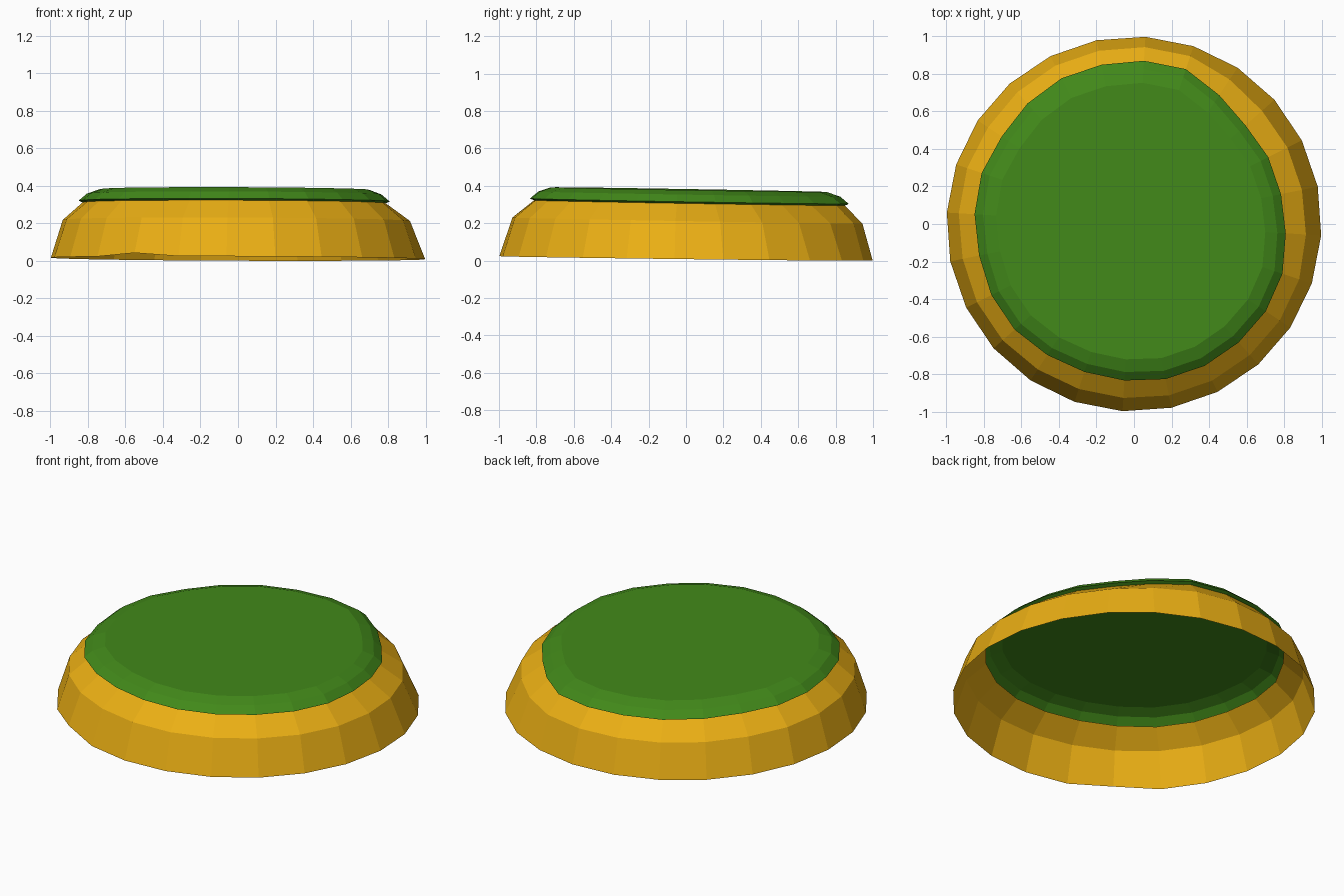
import bpy
import math

if "Cube" in bpy.data.objects:
    bpy.data.objects.remove(bpy.data.objects["Cube"])

SIDES = 24
# Radius of the grass edge, clockwise from just right of the back
EDGE = [.872, .871, .824, .794, .80, .80, .811, .835, .843, .843, .845, .844,
        .836, .832, .838, .85, .85, .843, .852, .857, .846, .858, .868, .867]


def ring(radius, height, tilt=0.017, bump=0.0):
    """One gently tilted ring; radius is a function of the side index."""
    pts = []
    for i in range(SIDES):
        a = math.radians(86.5 - 360 / SIDES * i)
        x, y = radius(i) * math.cos(a), radius(i) * math.sin(a)
        z = height - tilt * y - 0.004 * x
        if i == 14:
            z += bump
        pts.append((x, y, max(z, 0)))
    return pts


def shell(name, rings, color, capped=False):
    """Join stacked rings with quads, optionally closing the last one."""
    verts = [p for r in rings for p in r]
    faces = []
    for k in range(len(rings) - 1):
        for i in range(SIDES):
            j = (i + 1) % SIDES
            a, b = k * SIDES, (k + 1) * SIDES
            faces.append((a + j, a + i, b + i, b + j))
    if capped:
        top = (len(rings) - 1) * SIDES
        faces.append(tuple(reversed(range(top, top + SIDES))))
    mesh = bpy.data.meshes.new(name)
    mesh.from_pydata(verts, [], faces)
    mesh.update()
    obj = bpy.data.objects.new(name, mesh)
    bpy.context.collection.objects.link(obj)
    mat = bpy.data.materials.new(name + "_color")
    mat.diffuse_color = color
    mat.use_nodes = True
    mat.node_tree.nodes["Principled BSDF"].inputs["Base Color"].default_value = mat.diffuse_color
    mesh.materials.append(mat)
    return obj


def inset(d):
    return lambda i: EDGE[i] - d


# Sandy slope, open underneath
shell("sand_slope", [
    ring(lambda i: 1.0, 0.012, 0.012, 0.018),
    ring(lambda i: 0.57 + 0.43 * EDGE[i], 0.215),
    ring(inset(0.022), 0.309),
], (0.83, 0.43, 0.007, 1))

# Grass cap with a small overhanging lip and rounded shoulder
shell("grass_cap", [
    ring(inset(0.022), 0.309),
    ring(inset(0.0), 0.318),
    ring(inset(0.045), 0.356),
    ring(lambda i: 0.865 * EDGE[i], 0.380),
], (0.054, 0.25, 0.01, 1), capped=True)
